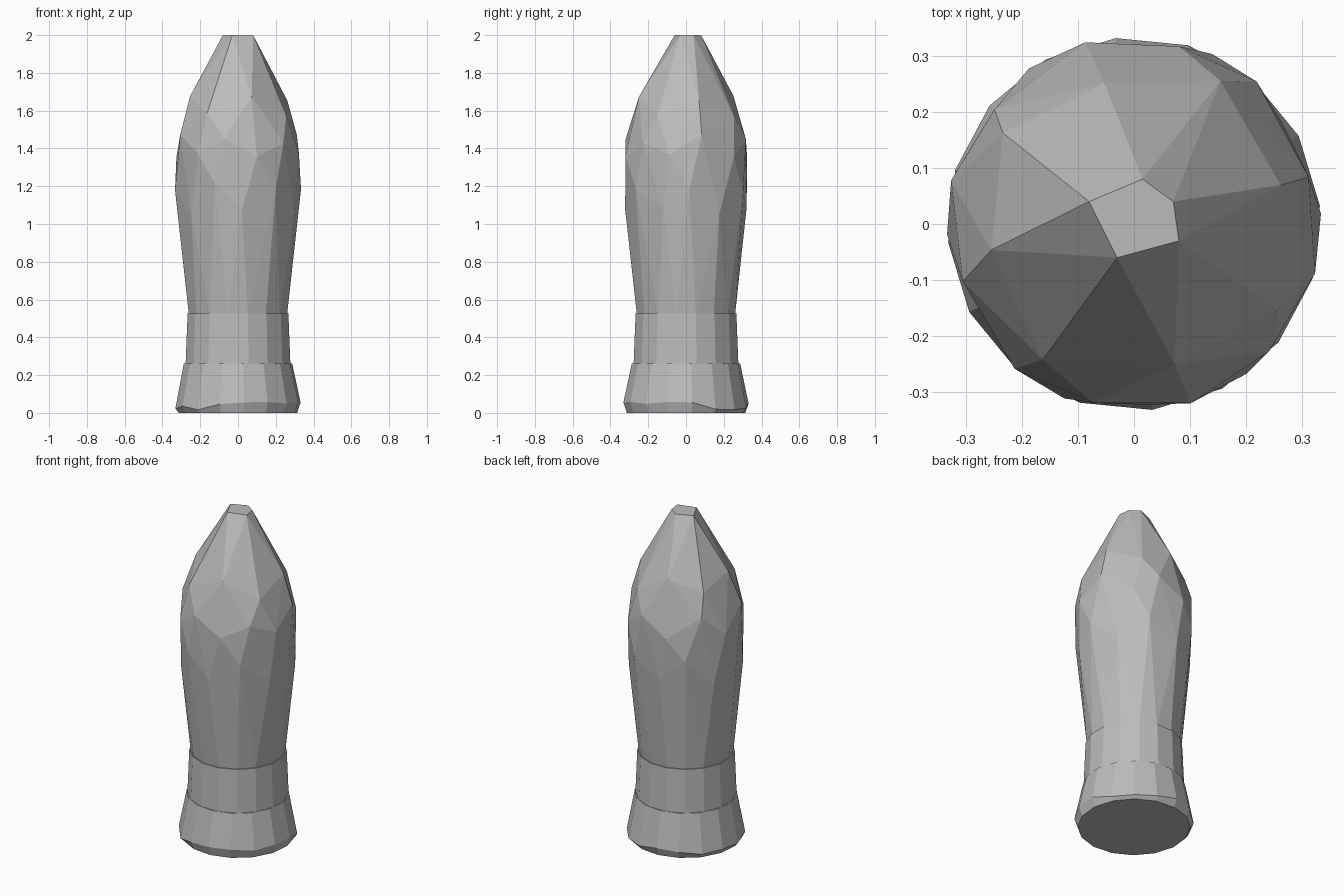
import bpy, bmesh, math, random

random.seed(4)
if "Cube" in bpy.data.objects:
    bpy.data.objects.remove(bpy.data.objects["Cube"], do_unlink=True)

grey = bpy.data.materials.new("plain grey")
grey.use_nodes = True
colour = (0.5, 0.5, 0.5, 1)
grey.diffuse_color = colour
grey.node_tree.nodes["Principled BSDF"].inputs["Base Color"].default_value = colour


def finish(name, bm):
    bmesh.ops.recalc_face_normals(bm, faces=bm.faces)
    mesh = bpy.data.meshes.new(name)
    bm.to_mesh(mesh)
    bm.free()
    mesh.materials.append(grey)
    obj = bpy.data.objects.new(name, mesh)
    bpy.context.collection.objects.link(obj)
    return obj


def radius_at(z, profile):
    for (z0, r0), (z1, r1) in zip(profile, profile[1:]):
        if z <= z1:
            return r0 + (r1 - r0) * (z - z0) / (z1 - z0)
    return profile[-1][1]


def ring(bm, z, r, sides, phase=0.0):
    return [bm.verts.new((r * math.cos(a), r * math.sin(a), z))
            for a in (math.tau * (i + phase) / sides for i in range(sides))]


def band(name, levels, sides, phase):
    """Closed stack of rings, given as (height, radius)."""
    bm = bmesh.new()
    rings = [ring(bm, z, r, sides, phase) for z, r in levels]
    for low, high in zip(rings, rings[1:]):
        for i in range(sides):
            j = (i + 1) % sides
            bm.faces.new((low[i], low[j], high[j], high[i]))
    bm.faces.new(rings[0][::-1])
    bm.faces.new(rings[-1])
    return finish(name, bm)


# Tapered body: irregular facets, wrapped over staggered rings
profile = [(0.52, 0.265), (0.8, 0.292), (1.0, 0.312), (1.15, 0.333), (1.3, 0.337),
           (1.42, 0.333), (1.52, 0.313), (1.65, 0.272), (1.8, 0.19), (2.0, 0.085)]
bm = bmesh.new()
ring(bm, 0.52, 0.265, 16, 0.5)
for height, sides, phase, stagger in ((1.13, 12, 0.2, 0.07), (1.40, 12, 0.6, 0.05),
                                      (1.63, 8, 0.3, 0.05)):
    for i in range(sides):
        z = height + stagger * (-1) ** i + random.uniform(-0.03, 0.03)
        a = math.tau * (i + phase + random.uniform(-0.12, 0.12)) / sides
        r = radius_at(z, profile)
        bm.verts.new((r * math.cos(a), r * math.sin(a), z))
# Five-sided blunt tip
for x, y in ((0.015, 0.08), (0.07, 0.04), (0.08, -0.03), (-0.03, -0.06), (-0.08, 0.04)):
    bm.verts.new((x, y, 2.0))
hull = bmesh.ops.convex_hull(bm, input=bm.verts)
bmesh.ops.delete(bm, geom=[v for v in bm.verts if not v.link_faces], context='VERTS')
bmesh.ops.dissolve_limit(bm, angle_limit=0.02, verts=bm.verts, edges=bm.edges)
finish("body", bm)

# Collar under the body
band("collar", [(0.255, 0.283), (0.525, 0.272)], 16, 0.5)

# Flared foot with an uneven lower bevel
foot = band("foot", [(0.0, 0.315), (0.035, 0.333), (0.262, 0.288)], 16, 0.25)
for v in foot.data.vertices:
    if 0.01 < v.co.z < 0.1:
        v.co.z += random.uniform(-0.02, 0.025)
